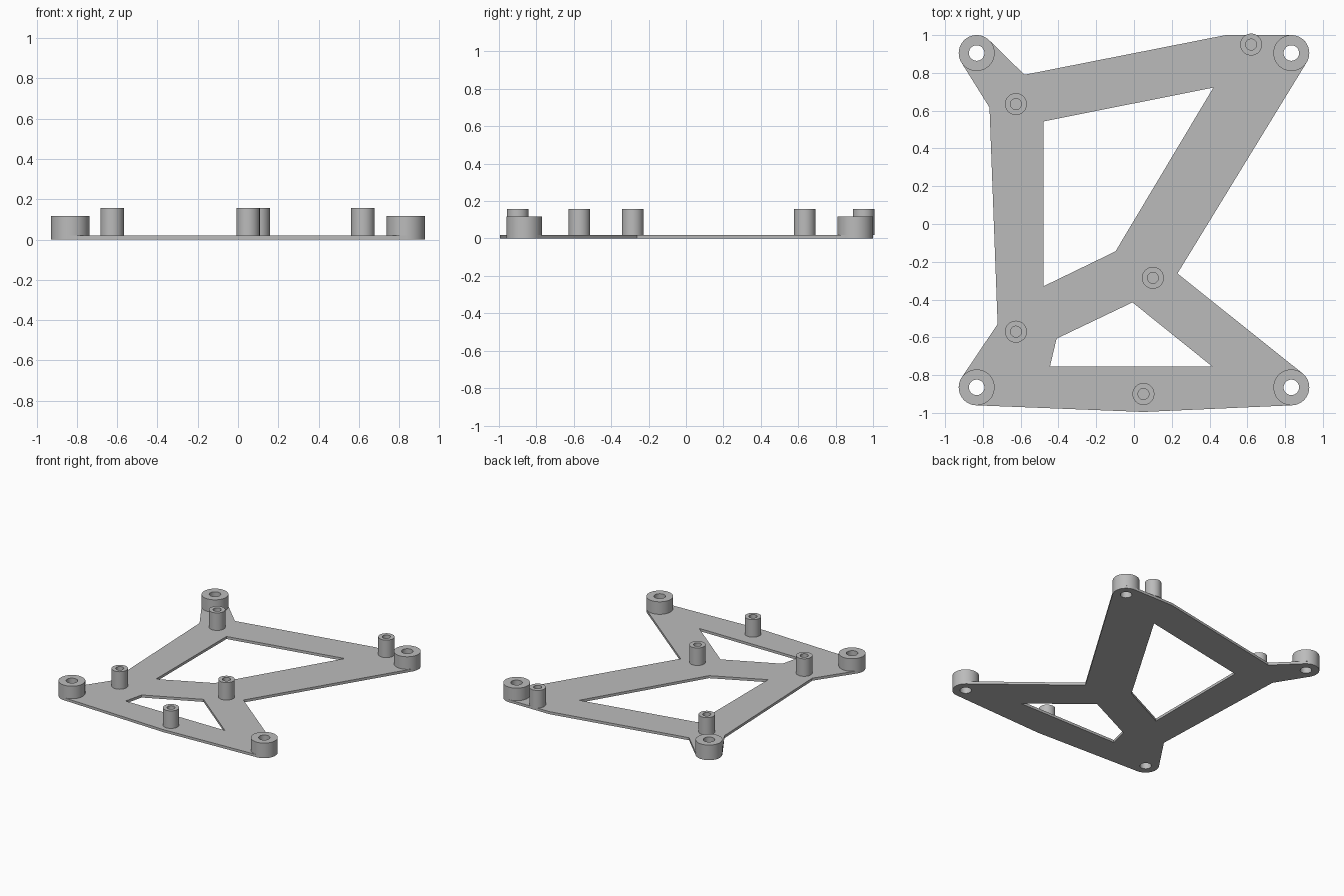
import bpy
from math import radians, cos, sin

if "Cube" in bpy.data.objects:
    bpy.data.objects.remove(bpy.data.objects["Cube"], do_unlink=True)

GREY = (0.5, 0.5, 0.5, 1)
grey = bpy.data.materials.new("plain grey")
grey.use_nodes = True
grey.diffuse_color = GREY
grey.node_tree.nodes["Principled BSDF"].inputs["Base Color"].default_value = GREY


def arc(centre, radius, start, end, steps=12):
    """Points along an arc, angles in degrees."""
    angles = [radians(start + (end - start) * i / steps) for i in range(steps + 1)]
    return [(centre[0] + radius * cos(a), centre[1] + radius * sin(a)) for a in angles]


def circle(centre, radius, sides=48):
    return arc(centre, radius, 0, 360, sides)[:-1]


def slab(name, loops, bottom, top):
    """Solid between two heights; loops inside the first become holes."""
    curve = bpy.data.curves.new(name, "CURVE")
    curve.dimensions = "2D"
    curve.fill_mode = "BOTH"
    curve.extrude = (top - bottom) / 2
    for loop in loops:
        spline = curve.splines.new("POLY")
        spline.points.add(len(loop) - 1)
        for point, (x, y) in zip(spline.points, loop):
            point.co = (x, y, 0, 1)
        spline.use_cyclic_u = True
    obj = bpy.data.objects.new(name, curve)
    obj.location.z = (top + bottom) / 2
    bpy.context.collection.objects.link(obj)
    bpy.ops.object.select_all(action="DESELECT")
    obj.select_set(True)
    bpy.context.view_layer.objects.active = obj
    bpy.ops.object.convert(target="MESH")
    obj = bpy.context.view_layer.objects.active
    # Weld the caps to the walls
    bpy.ops.object.mode_set(mode="EDIT")
    bpy.ops.mesh.select_all(action="SELECT")
    bpy.ops.mesh.remove_doubles(threshold=0.0001)
    bpy.ops.mesh.normals_make_consistent(inside=False)
    bpy.ops.object.mode_set(mode="OBJECT")
    bpy.ops.object.shade_smooth_by_angle(angle=radians(30))
    obj.data.materials.clear()
    obj.data.materials.append(grey)
    return obj


PLATE, CORNER_TOP, STANDOFF_TOP = 0.02, 0.118, 0.157
CORNER_R, CORNER_HOLE = 0.095, 0.041
STANDOFF_R, STANDOFF_HOLE = 0.058, 0.029

corners = {
    "back_right": (-0.833, 0.905),
    "back_left": (0.833, 0.905),
    "front_left": (0.833, -0.865),
    "front_right": (-0.833, -0.865),
}
standoffs = [(-0.625, 0.635), (0.62, 0.95), (0.1, -0.285), (-0.625, -0.57), (0.05, -0.9)]

# Plate outline, clockwise, rounded at the corner bosses
outline = (
    arc(corners["back_right"], CORNER_R, 212, 45.6)
    + [(-0.58, 0.79), (0.485, 1.0)]
    + arc(corners["back_left"], CORNER_R, 90, -31.4)
    + [(0.23, -0.262)]
    + arc(corners["front_left"], CORNER_R, 51.4, -87.5)
    + [(0.05, -0.995)]
    + arc(corners["front_right"], CORNER_R, -92.3, -214)
    + [(-0.722, -0.53), (-0.765, 0.617)]
)
large_window = [(-0.48, 0.543), (0.42, 0.722), (-0.098, -0.145), (-0.48, -0.33)]
small_window = [(-0.41, -0.607), (-0.008, -0.415), (0.415, -0.755), (-0.445, -0.755)]

screw_holes = [circle(c, CORNER_HOLE) for c in corners.values()]
slab("base_plate", [outline, large_window, small_window] + screw_holes, 0, PLATE)

# Wide corner bosses, drilled right through
for side, centre in corners.items():
    slab(side + "_boss", [circle(centre, CORNER_R), circle(centre, CORNER_HOLE)], PLATE, CORNER_TOP)

# Thin standoffs with blind holes ending at the plate
for i, centre in enumerate(standoffs, 1):
    slab(f"standoff_{i}", [circle(centre, STANDOFF_R), circle(centre, STANDOFF_HOLE)], PLATE, STANDOFF_TOP)
